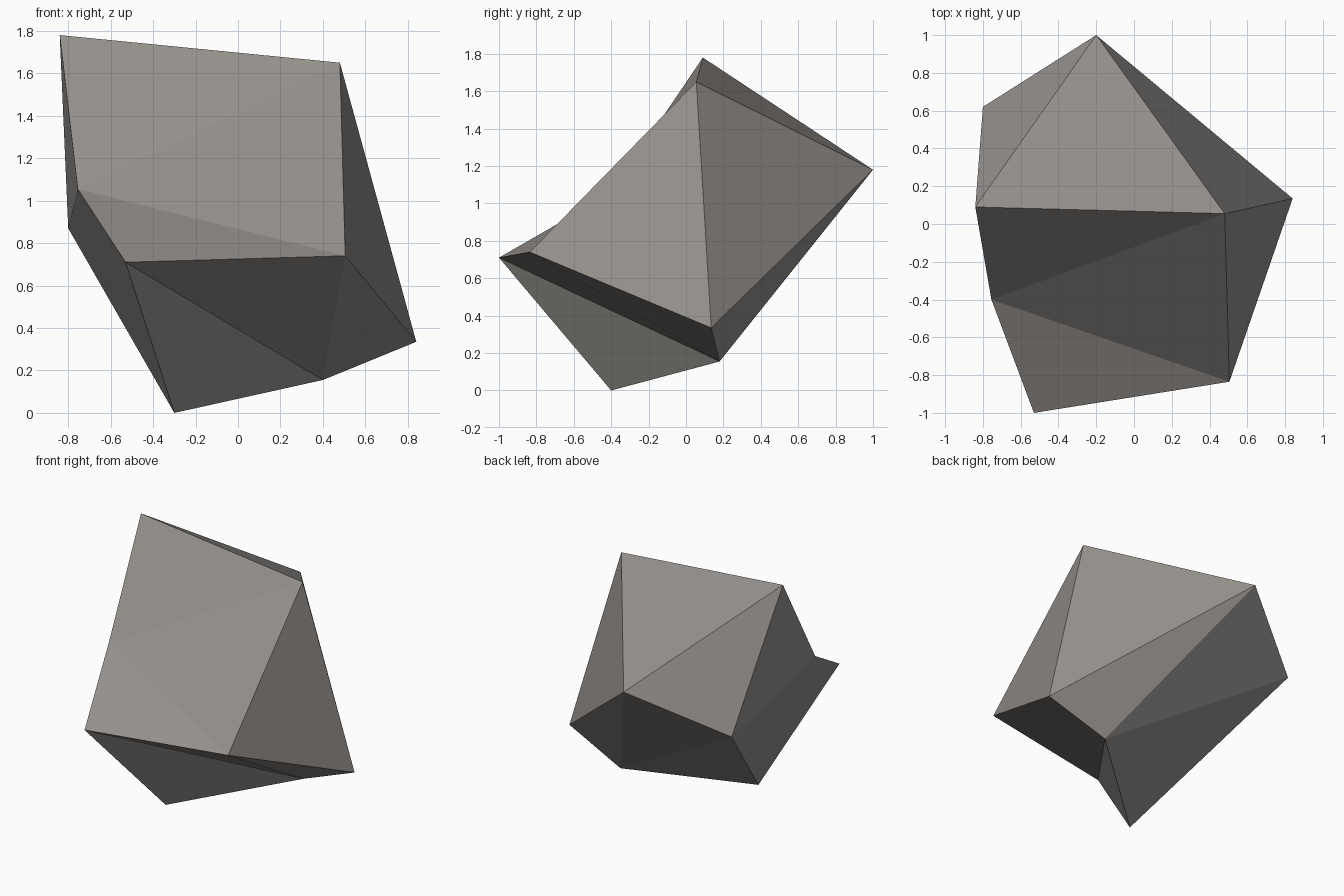
import bpy, bmesh

if "Cube" in bpy.data.objects:
    bpy.data.objects.remove(bpy.data.objects["Cube"])

# Corners of the boulder, keyed by a letter
corners = {
    "A": (-0.84, 0.09, 1.78),   # top left ridge
    "B": (0.48, 0.055, 1.65),   # top right ridge
    "C": (-0.755, -0.40, 1.055),  # left notch
    "D": (-0.80, 0.62, 0.87),   # back left
    "E": (-0.53, -1.0, 0.71),   # front lip left
    "F": (0.505, -0.835, 0.74),  # front lip right
    "G": (0.84, 0.135, 0.335),  # right tip
    "H": (0.40, 0.18, 0.155),   # underside
    "I": (-0.30, -0.40, 0.0),   # foot
    "J": (-0.20, 1.0, 1.18),    # back tip
}
# Facets, three corners each
facets = ("ACB CFB CEF ADC DCI CEI EHF EIH "
          "FHG BFG BGJ ABJ AJD JGH JHD DHI").split()

# Chipped boulder with flat facets
bm = bmesh.new()
verts = {k: bm.verts.new(p) for k, p in corners.items()}
for f in facets:
    bm.faces.new([verts[k] for k in f])
bmesh.ops.recalc_face_normals(bm, faces=bm.faces)
mesh = bpy.data.meshes.new("boulder")
bm.to_mesh(mesh)
bm.free()
boulder = bpy.data.objects.new("boulder", mesh)
bpy.context.collection.objects.link(boulder)

# Warm grey stone
stone = bpy.data.materials.new("warm grey stone")
stone.diffuse_color = (0.30, 0.28, 0.263, 1)
stone.use_nodes = True
stone.node_tree.nodes["Principled BSDF"].inputs["Base Color"].default_value = stone.diffuse_color
mesh.materials.append(stone)
